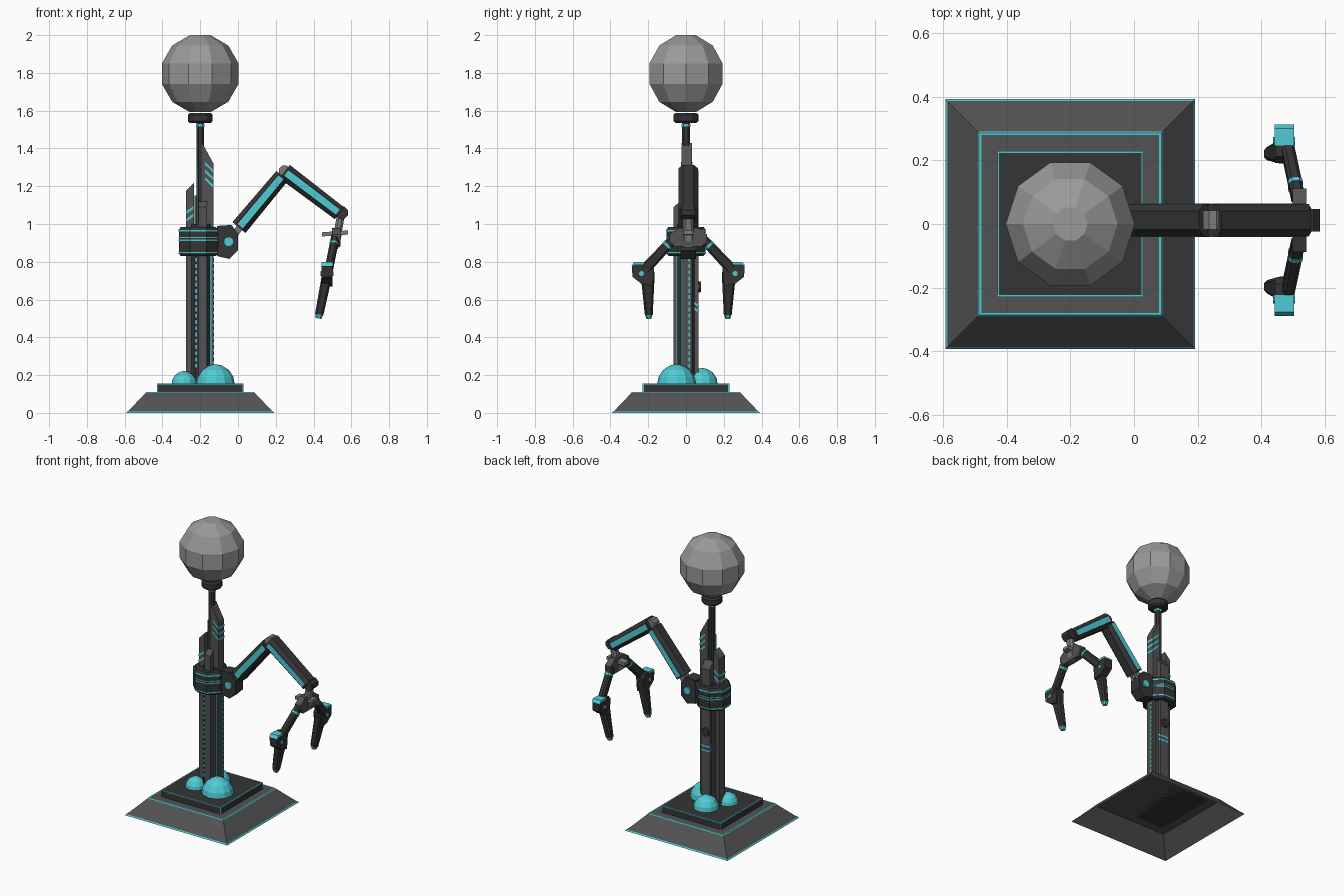
import bpy, bmesh, math
from mathutils import Vector as V


def mat(name, c):
    m = bpy.data.materials.new(name)
    m.diffuse_color = (*c, 1)
    return m


CYAN = mat("cyan", (0.08, 0.6, 0.66))
DARK = mat("dark", (0.035, 0.035, 0.035))
MID = mat("mid", (0.085, 0.085, 0.085))
LIGHT = mat("light", (0.2, 0.2, 0.2))
GLOBE = mat("globe", (0.32, 0.32, 0.32))


def build(name, verts, faces, m):
    me = bpy.data.meshes.new(name)
    me.from_pydata([tuple(v) for v in verts], [], faces)
    bm = bmesh.new()
    bm.from_mesh(me)
    bmesh.ops.recalc_face_normals(bm, faces=bm.faces)
    bm.to_mesh(me)
    bm.free()
    me.materials.append(m)
    ob = bpy.data.objects.new(name, me)
    bpy.context.collection.objects.link(ob)
    return ob


def loft(name, rings, m, bottom=True, top=True):
    n = len(rings[0])
    faces = [(k * n + i, k * n + (i + 1) % n, (k + 1) * n + (i + 1) % n, (k + 1) * n + i)
             for k in range(len(rings) - 1) for i in range(n)]
    if bottom:
        faces.append(tuple(range(n)))
    if top:
        faces.append(tuple((len(rings) - 1) * n + i for i in range(n)))
    return build(name, [v for r in rings for v in r], faces, m)


def lathe(name, cx, cy, prof, n, m, rot=0.0, bottom=True, top=True):
    rings = [[(cx + r * math.cos(rot + math.tau * i / n), cy + r * math.sin(rot + math.tau * i / n), z)
              for i in range(n)] for r, z in prof]
    return loft(name, rings, m, bottom, top)


def square(name, prof, m, bottom=True, top=True):
    return lathe(name, -0.2, 0, [(h * math.sqrt(2), z) for h, z in prof], 4, m, math.pi / 4, bottom, top)


def beam(name, p0, p1, s0, s1, m, c=0.0, side=(0, 1, 0)):
    """Bar with chamfered section; sizes are (width along side, depth)."""
    p0, p1, side = V(p0), V(p1), V(side)
    d = (p1 - p0).normalized()
    u = (side - d * side.dot(d)).normalized()
    v = d.cross(u)

    def ring(p, s):
        w, h = s[0] / 2, s[1] / 2
        pts = [(w, h), (-w, h), (-w, -h), (w, -h)]
        if c:
            pts = [(w, h - c), (w - c, h), (c - w, h), (-w, h - c),
                   (-w, c - h), (c - w, -h), (w - c, -h), (w, c - h)]
        return [p + u * a + v * b for a, b in pts]
    return loft(name, [ring(p0, s0), ring(p1, s1)], m)


def prism(name, pts, axis, lo, hi, m):
    """Extruded outline: axis y takes (x, z) points, axis x takes (y, z)."""
    f = (lambda p, t: (p[0], t, p[1])) if axis == 'y' else (lambda p, t: (t, p[0], p[1]))
    return loft(name, [[f(p, lo) for p in pts], [f(p, hi) for p in pts]], m)


def box(name, x0, x1, y0, y1, z0, z1, m):
    return prism(name, [(x0, z0), (x1, z0), (x1, z1), (x0, z1)], 'y', y0, y1, m)


# Base: hollow skirt, slab and glowing edges
square("base_skirt", [(0.39, 0), (0.285, 0.11)], MID, bottom=False)
square("base_slab", [(0.228, 0.11), (0.228, 0.155)], DARK)
square("skirt_bottom_trim", [(0.392, 0), (0.386, 0.008)], CYAN, False, False)
square("skirt_top_trim", [(0.290, 0.106), (0.286, 0.111), (0.279, 0.111)], CYAN, False, False)
square("slab_top_trim", [(0.229, 0.151), (0.229, 0.156), (0.223, 0.156)], CYAN, False, False)
for sx in (-1, 1):
    for sy in (-1, 1):
        x, y = -0.2 + sx * 0.2265, sy * 0.2265
        box("slab_corner_trim", x - 0.003, x + 0.003, y - 0.003, y + 0.003, 0.111, 0.155, CYAN)

# Glowing domes around the mast foot
for x, y, r in ((-0.12, -0.05, 0.102), (-0.285, -0.055, 0.066), (-0.215, 0.085, 0.082)):
    prof = [(r * math.cos(math.radians(a)), 0.155 + r * math.sin(math.radians(a))) for a in (0, 20, 45, 70, 84)]
    lathe("dome", x, y, prof, 12, CYAN, bottom=False)

# Mast: core with four bars of different heights
beam("mast_core", (-0.2, 0, 0.155), (-0.2, 0, 1.0), (0.11, 0.11), (0.11, 0.11), DARK, 0.03)
prism("mast_left_bar", [(-0.275, 0.155), (-0.232, 0.155), (-0.232, 1.22), (-0.275, 1.175)],
      'y', -0.035, 0.03, MID)
prism("mast_right_fin", [(-0.19, 0.155), (-0.13, 0.155), (-0.13, 1.32), (-0.19, 1.43)],
      'y', -0.025, 0.032, MID)
prism("mast_front_bar", [(-0.066, 0.155), (-0.03, 0.155), (-0.03, 1.12), (-0.066, 1.09)],
      'x', -0.21, -0.165, MID)
prism("mast_back_bar", [(0.066, 0.155), (0.03, 0.155), (0.03, 1.15), (0.066, 1.1)],
      'x', -0.23, -0.165, MID)
for i in range(18):
    z = 0.24 + i * 0.033
    box("front_tick", -0.228, -0.216, -0.058, -0.05, z, z + 0.02, CYAN)
    box("right_tick", -0.135, -0.128, 0.012, 0.022, z, z + 0.02, CYAN)
box("front_line", -0.147, -0.141, -0.029, -0.02, 0.2, 0.85, CYAN)
box("right_line", -0.17, -0.163, -0.05, -0.044, 0.2, 0.85, CYAN)
for z in (1.19, 1.23, 1.27):
    prism("fin_stripe", [(-0.175, z + 0.045), (-0.129, z), (-0.129, z + 0.014), (-0.175, z + 0.059)],
          'y', -0.027, 0.034, CYAN)
for z in (1.01, 1.05):
    prism("left_stripe", [(-0.276, z), (-0.236, z + 0.03), (-0.236, z + 0.045), (-0.276, z + 0.015)],
          'y', -0.037, 0.032, CYAN)
for z in (0.53, 0.56):
    prism("back_stripe", [(0.035, z + 0.02), (0.068, z), (0.068, z + 0.012), (0.035, z + 0.032)],
          'x', -0.232, -0.163, CYAN)
beam("back_knob", (-0.2, 0.06, 0.667), (-0.2, 0.08, 0.667), (0.06, 0.06), (0.055, 0.055), DARK, 0.017, (1, 0, 0))

# Neck and globe
beam("neck", (-0.2, 0, 0.98), (-0.2, 0, 1.55), (0.042, 0.04), (0.042, 0.04), DARK, 0.01)
box("neck_line", -0.217, -0.212, -0.023, -0.01, 1.0, 1.31, CYAN)
beam("neck_band", (-0.2, 0, 1.515), (-0.2, 0, 1.53), (0.046, 0.044), (0.046, 0.044), CYAN, 0.01)
lathe("globe_collar", -0.2, 0, [(0.055, 1.535), (0.066, 1.545), (0.066, 1.578), (0.055, 1.588)], 12, DARK)
lathe("globe", -0.2, 0, [(0.21 * math.cos(math.radians(a)), 1.796 + 0.211 * math.sin(math.radians(a)))
                         for a in (-75, -45, -15, 15, 45, 75)], 10, GLOBE)

# Ring clamped round the mast
R8 = math.pi / 8
lathe("mast_ring", -0.21, 0, [(0.1, 0.83), (0.112, 0.845), (0.112, 0.97), (0.1, 0.985)], 8, DARK, R8)
for z, h in ((0.843, 0.01), (0.91, 0.007), (0.925, 0.005), (0.96, 0.012)):
    lathe("ring_band", -0.21, 0, [(0.114, z), (0.114, z + h)], 8, CYAN, R8)

# Shoulder bracket and pivot
Y = 0.012
prism("shoulder", [(-0.11, 0.99), (-0.035, 0.995), (0, 0.95), (0, 0.86), (-0.045, 0.815), (-0.11, 0.83)],
      'y', Y - 0.042, Y + 0.042, DARK)
beam("shoulder_pin", (-0.05, Y - 0.052, 0.907), (-0.05, Y + 0.052, 0.907), (0.05, 0.05), (0.05, 0.05),
     CYAN, 0.015, (1, 0, 0))
for s in (-1, 1):
    beam("shoulder_link", (-0.035, Y + s * 0.02, 0.92), (0.03, Y + s * 0.02, 1.01), (0.018, 0.035), (0.018, 0.035), LIGHT)

# Two arm segments with glowing side strips
for name, a, b in (("lower_arm", (0.005, 0.981), (0.234, 1.255)), ("upper_arm", (0.247, 1.277), (0.537, 1.057))):
    a, b = V((a[0], Y, a[1])), V((b[0], Y, b[1]))
    beam(name, a, b, (0.102, 0.09), (0.102, 0.08), DARK, 0.022)
    e = (b - a) * 0.03
    beam(name + "_strip", a + e, b - e, (0.106, 0.036), (0.106, 0.036), CYAN)
beam("elbow_pin", (0.247, Y - 0.03, 1.28), (0.247, Y + 0.03, 1.28), (0.06, 0.06), (0.06, 0.06), LIGHT, 0.018, (1, 0, 0))

# Wrist and palm
beam("wrist_joint", (0.55, Y - 0.035, 1.06), (0.55, Y + 0.035, 1.06), (0.066, 0.066), (0.066, 0.066), DARK, 0.02, (1, 0, 0))
beam("wrist", (0.545, Y, 1.05), (0.515, Y, 0.88), (0.05, 0.04), (0.07, 0.045), LIGHT, 0.012)
beam("wrist_plate", (0.445, Y, 0.945), (0.582, Y, 0.955), (0.05, 0.022), (0.05, 0.022), LIGHT)
prism("palm", [(Y + y, z) for y, z in ((-0.1, 0.91), (-0.07, 0.88), (0.07, 0.88), (0.1, 0.91),
                                       (0.1, 0.945), (0.05, 0.98), (-0.05, 0.98), (-0.1, 0.945))],
      'x', 0.498, 0.542, MID)

# Two mirrored fingers
for s in (-1, 1):
    def P(x, a, z):
        return (x, Y + s * a, z)
    X = (1, 0, 0)
    beam("finger_upper", P(0.515, 0.07, 0.93), P(0.482, 0.225, 0.765), (0.042, 0.05), (0.04, 0.058), DARK, 0.01, X)
    beam("finger_ring", P(0.508, 0.104, 0.894), P(0.506, 0.114, 0.883), (0.046, 0.056), (0.046, 0.056), CYAN, 0.011, X)
    prism("knuckle", [(Y + s * a, z) for a, z in ((0.18, 0.77), (0.2, 0.795), (0.285, 0.795), (0.299, 0.775),
                                                 (0.295, 0.72), (0.25, 0.685), (0.19, 0.67))],
          'x', 0.443, 0.5, DARK)
    prism("knuckle_trim", [(Y + s * a, z) for a, z in ((0.235, 0.785), (0.235, 0.798), (0.288, 0.798), (0.301, 0.777),
                                                       (0.285, 0.785))], 'x', 0.441, 0.502, CYAN)
    beam("knuckle_pin", P(0.437, 0.248, 0.738), P(0.506, 0.248, 0.738), (0.026, 0.026), (0.026, 0.026), CYAN, 0.008)
    beam("finger_lower", P(0.474, 0.215, 0.74), P(0.43, 0.209, 0.522), (0.075, 0.055), (0.042, 0.045), DARK, 0.01)
    beam("finger_tip", P(0.43, 0.209, 0.522), P(0.426, 0.209, 0.5), (0.04, 0.043), (0.026, 0.03), CYAN, 0.008)
